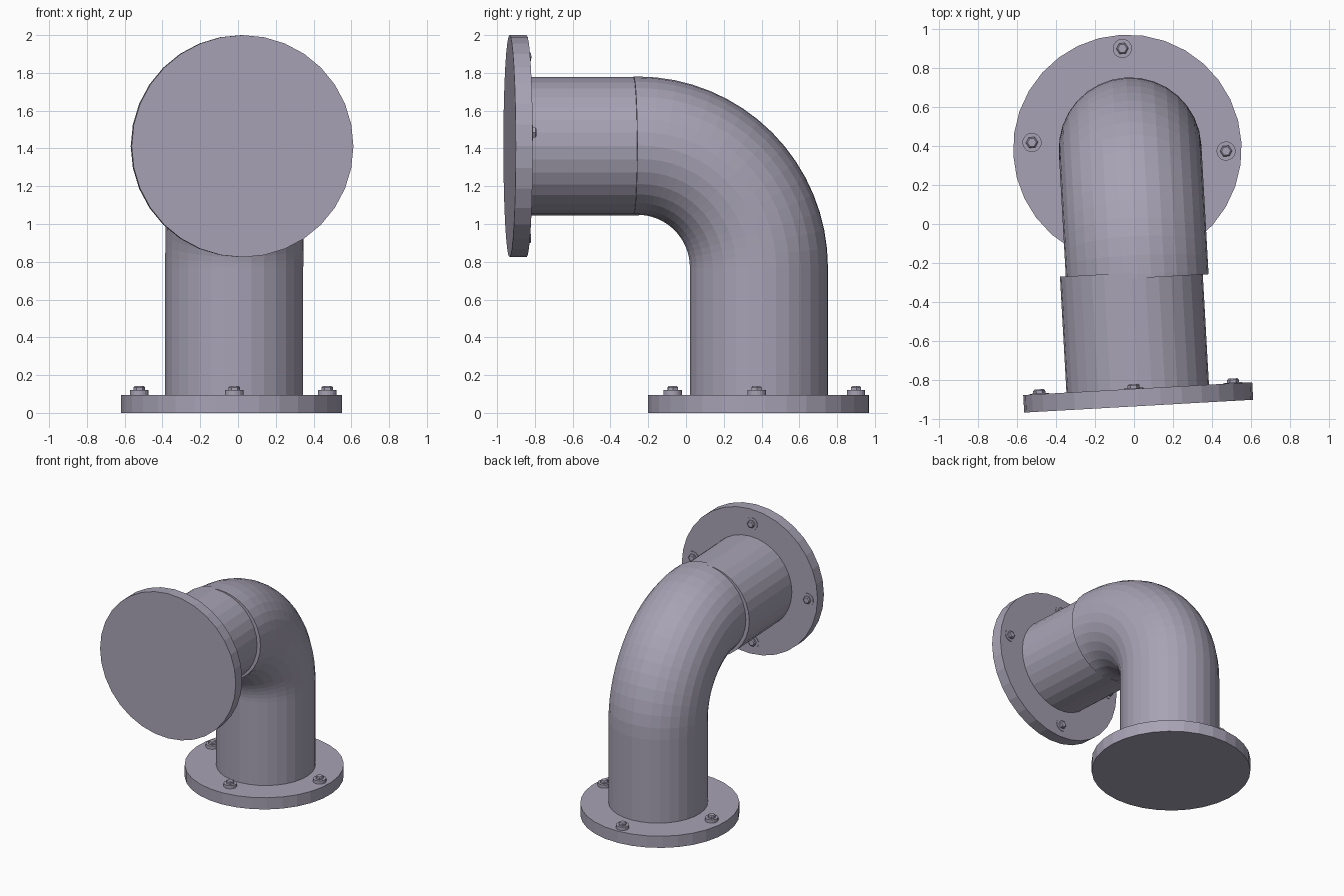
import bpy, bmesh
from math import sin, cos, pi, radians
from mathutils import Vector

if "Cube" in bpy.data.objects:
    bpy.data.objects.remove(bpy.data.objects["Cube"])

YAW = radians(3.2)
U = Vector((cos(YAW), sin(YAW), 0))      # sideways, perpendicular to the whole pipe run
A = Vector((sin(YAW), -cos(YAW), 0))     # outward along the upper branch
Z = Vector((0, 0, 1))
SIDES = 32

# painted metal
metal = bpy.data.materials.new("painted_metal")
metal.diffuse_color = (0.39, 0.365, 0.46, 1)
metal.use_nodes = True
metal.node_tree.nodes["Principled BSDF"].inputs["Base Color"].default_value = metal.diffuse_color


def sweep(name, rings, n=SIDES):
    """Capped solid through rings of (centre, axis, radius); every axis is square to U."""
    bm = bmesh.new()
    loops = []
    for c, axis, r in rings:
        v = axis.cross(U)
        loops.append([bm.verts.new(c + U * (r * cos(2 * pi * i / n)) + v * (r * sin(2 * pi * i / n)))
                      for i in range(n)])
    for a, b in zip(loops, loops[1:]):
        for i in range(n):
            j = (i + 1) % n
            bm.faces.new((a[i], a[j], b[j], b[i]))
    bm.faces.new(loops[0][::-1])
    bm.faces.new(loops[-1])
    bmesh.ops.recalc_face_normals(bm, faces=bm.faces)
    me = bpy.data.meshes.new(name)
    bm.to_mesh(me)
    bm.free()
    me.materials.append(metal)
    ob = bpy.data.objects.new(name, me)
    bpy.context.collection.objects.link(ob)
    return ob


def rod(name, start, axis, length, r, n=SIDES):
    return sweep(name, [(start, axis, r), (start + axis * length, axis, r)], n)


def bolt(name, pos, axis):
    # washer, then hexagonal head with a small chamfer
    rod(name + "_washer", pos - axis * 0.005, axis, 0.031, 0.049, 20)
    sweep(name + "_head", [(pos + axis * 0.02, axis, 0.031),
                           (pos + axis * 0.04, axis, 0.031),
                           (pos + axis * 0.047, axis, 0.023)], 6)


# elbow: vertical leg and quarter bend in one tube
R, BEND, LEG = 0.366, 0.645, 0.77
foot = Vector((-0.02, 0.386, 0))
rings = [(foot + Z * 0.04, Z, R)]
STEPS = 16
for k in range(STEPS + 1):
    t = pi / 2 * k / STEPS
    c = foot + Z * (LEG + BEND * sin(t)) + A * (BEND * (1 - cos(t)))
    rings.append((c, Z * cos(t) + A * sin(t), R))
rings.append((foot + Z * (LEG + BEND) + A * 0.665, A, R))
sweep("elbow_pipe", rings)

# upper branch pipe, set slightly off the elbow axis
face = Vector((0.024, -0.934, 1.412))
rod("branch_pipe", face - A * 0.685, A, 0.64, R)

# flanges
base = Vector((-0.034, 0.385, 0))
rod("base_flange", base, Z, 0.095, 0.586)
rod("branch_flange", face - A * 0.09, A, 0.09, 0.588)

# bolts on the inner face of each flange (the branch ones sit slightly sunk)
for i, (x, y) in enumerate([(-0.06, 0.90), (-0.523, 0.418), (0.472, 0.374), (-0.02, -0.07)]):
    bolt(f"base_bolt_{i}", Vector((x, y, 0.095)), Z)
for i, (u, w) in enumerate([(-0.02, 0.472), (0.49, 0.072), (-0.03, -0.487), (-0.505, -0.025)]):
    bolt(f"branch_bolt_{i}", face - A * 0.068 + U * u + Z * w, -A)
